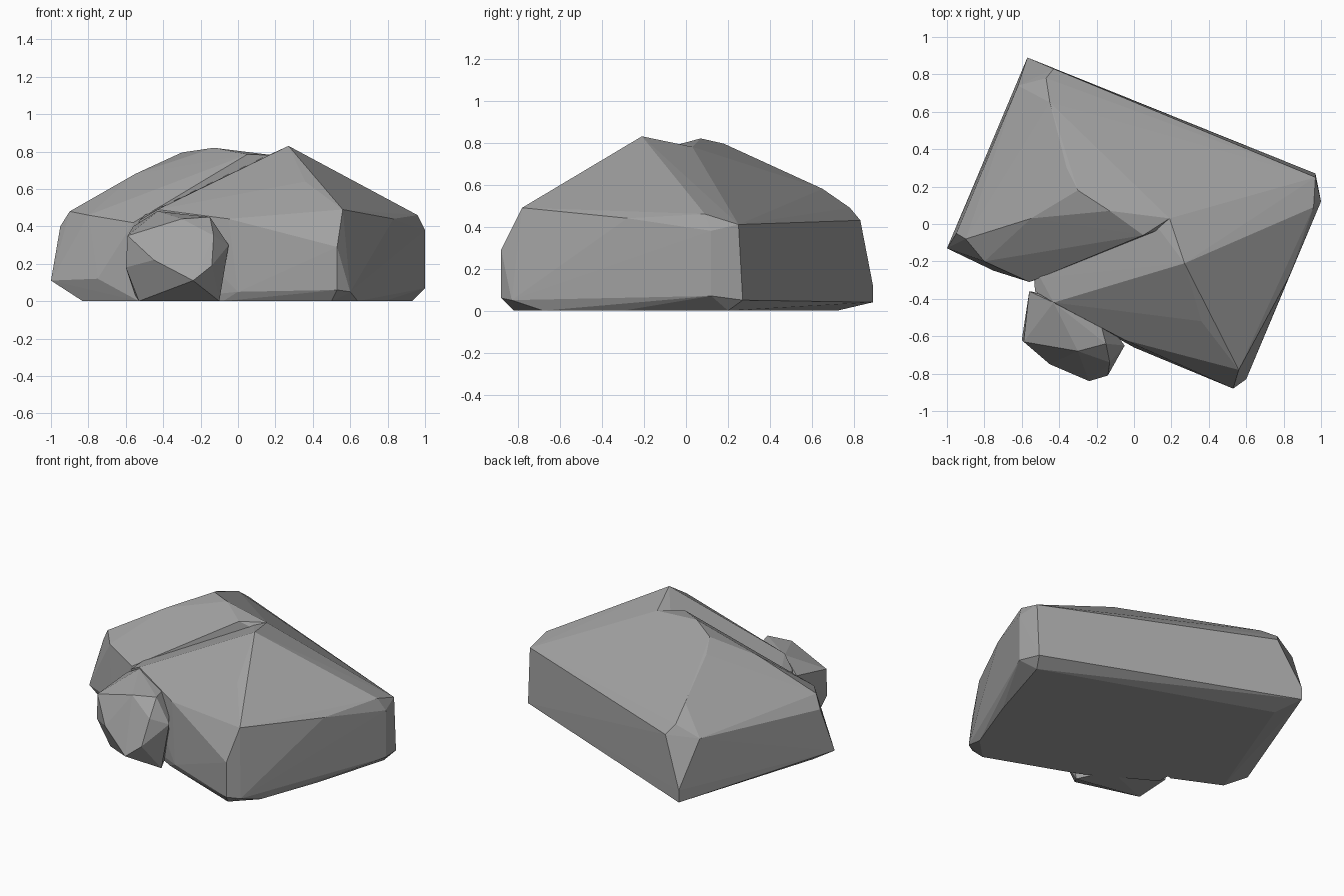
import bpy, bmesh

cube = bpy.data.objects.get("Cube")
if cube:
    bpy.data.objects.remove(cube, do_unlink=True)

stone = bpy.data.materials.new("grey stone")
stone.use_nodes = True
colour = (0.36, 0.36, 0.36, 1)
stone.diffuse_color = colour
stone.node_tree.nodes["Principled BSDF"].inputs["Base Color"].default_value = colour


def boulder(name, *groups):
    """Chisel a convex, flat-faced stone around groups of corner points."""
    bm = bmesh.new()
    for group in groups:
        for point in group:
            bm.verts.new(point)
    bmesh.ops.remove_doubles(bm, verts=bm.verts, dist=0.001)
    hull = bmesh.ops.convex_hull(bm, input=bm.verts)
    loose = {e for e in hull["geom_interior"] if isinstance(e, bmesh.types.BMVert)}
    bmesh.ops.delete(bm, geom=list(loose), context='VERTS')
    bmesh.ops.recalc_face_normals(bm, faces=bm.faces)
    mesh = bpy.data.meshes.new(name)
    bm.to_mesh(mesh)
    bm.free()
    mesh.materials.append(stone)
    obj = bpy.data.objects.new(name, mesh)
    bpy.context.collection.objects.link(obj)
    return obj


# Corners shared by both large slabs
right_corner = [(0.93, 0.2, 0), (0.97, 0.27, 0.05), (0.97, 0.25, 0.41)]
back_corner = [(-0.5, 0.72, 0), (-0.57, 0.89, 0.04), (-0.57, 0.89, 0.12),
               (-0.43, 0.83, 0.43), (-0.47, 0.78, 0.49)]
saddle = [(0.19, 0.03, 0.78)]

# Back slab: high ridge falling to the left and back
left_corner = [(-0.83, -0.15, 0), (-1, -0.13, 0.11), (-0.95, -0.05, 0.4),
               (-0.9, -0.08, 0.48), (-0.8, -0.2, 0.46)]
left_foot = [(-0.53, -0.29, 0), (-0.75, -0.25, 0.12), (-0.56, -0.31, 0.42)]
back_ridge = [(-0.55, 0.03, 0.68), (-0.3, 0.18, 0.795), (-0.13, 0.07, 0.82),
              (0.05, -0.06, 0.785), (-0.36, 0.3, 0.74), (-0.45, 0.65, 0.58)]
left_shoulder = [(-0.6, 0.81, 0.1), (-0.62, 0.74, 0.42)]
rock = boulder("rock", right_corner, back_corner, saddle, left_corner,
               left_foot, back_ridge, left_shoulder)

# Front slab: second peak, long front wall and right wall
front_corner = [(0.5, -0.82, 0), (0.64, -0.68, 0), (0.53, -0.88, 0.29),
                (0.53, -0.88, 0.06), (0.6, -0.83, 0.05), (0.56, -0.78, 0.49)]
front_wall = [(-0.08, -0.6, 0), (0, -0.66, 0.05), (-0.05, -0.62, 0.44),
              (0.34, -0.74, 0.43), (-0.5, -0.36, 0), (-0.53, -0.36, 0.43)]
front_ridge = [(0.27, -0.21, 0.83), (0.36, -0.52, 0.64), (0.04, -0.22, 0.7),
               (-0.1, -0.17, 0.65), (-0.43, -0.42, 0.49), (-0.5, -0.29, 0.46)]
right_wall = [(1, 0.12, 0.38), (1, 0.12, 0.07), (0.96, 0.09, 0.46),
              (0.83, -0.28, 0.44), (0.83, -0.28, 0.06), (0.78, -0.3, 0)]
front = boulder("front_slab", right_corner, back_corner, saddle,
                front_corner, front_wall, front_ridge, right_wall)

# Knob bulging from the front wall
knob_face = [(-0.59, -0.63, 0.35), (-0.6, -0.62, 0.18), (-0.45, -0.75, 0.22),
             (-0.24, -0.84, 0.11), (-0.14, -0.81, 0.19), (-0.13, -0.74, 0.35)]
knob_top = [(-0.3, -0.68, 0.44), (-0.15, -0.64, 0.45), (-0.43, -0.42, 0.48),
            (-0.56, -0.36, 0.4), (-0.2, -0.45, 0.45)]
knob_foot = [(-0.53, -0.58, 0), (-0.55, -0.36, 0.03), (-0.1, -0.66, 0),
             (-0.2, -0.45, 0), (-0.05, -0.65, 0.3)]
knob = boulder("front_knob", knob_face, knob_top, knob_foot)

# Fuse the stones into one solid rock
bpy.context.view_layer.objects.active = rock
for part in (front, knob):
    union = rock.modifiers.new("fuse", 'BOOLEAN')
    union.operation = 'UNION'
    union.solver = 'EXACT'
    union.object = part
    bpy.ops.object.modifier_apply(modifier=union.name)
    bpy.data.objects.remove(part, do_unlink=True)
